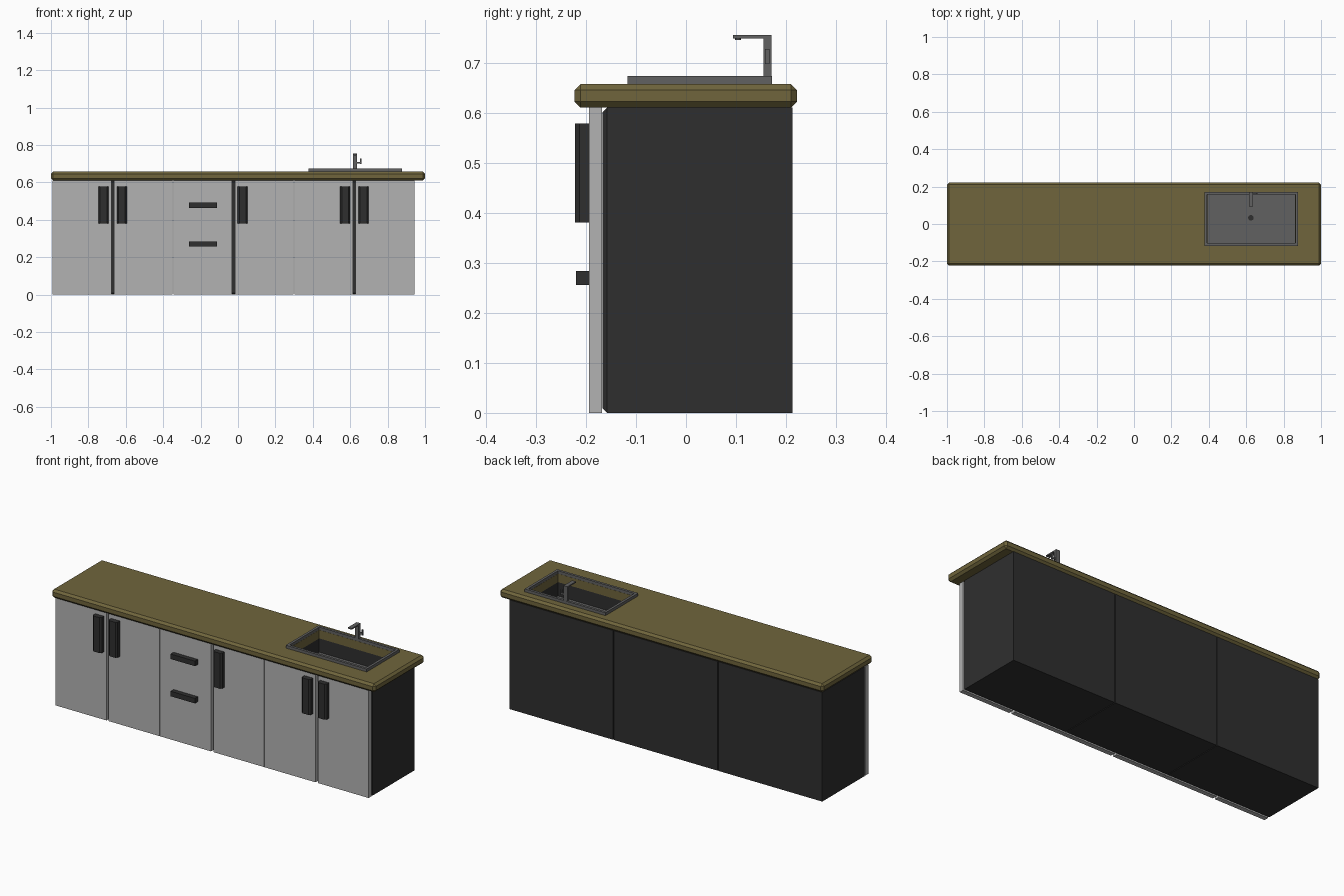
import bpy, bmesh

if "Cube" in bpy.data.objects:
    bpy.data.objects.remove(bpy.data.objects["Cube"])


def material(name, r, g, b):
    m = bpy.data.materials.new(name)
    m.diffuse_color = (r, g, b, 1)
    m.use_nodes = True
    m.node_tree.nodes["Principled BSDF"].inputs["Base Color"].default_value = m.diffuse_color
    return m


DARK = material("dark_panel", 0.028, 0.028, 0.028)
WOOD = material("worktop", 0.16, 0.13, 0.045)
STEEL = material("steel", 0.12, 0.12, 0.12)
LIGHT = material("light_door", 0.45, 0.45, 0.45)


def finish(bm, name, mat):
    bmesh.ops.recalc_face_normals(bm, faces=bm.faces)
    me = bpy.data.meshes.new(name)
    bm.to_mesh(me)
    bm.free()
    if mat:
        me.materials.append(mat)
    ob = bpy.data.objects.new(name, me)
    bpy.context.collection.objects.link(ob)
    return ob


def box_bm(x0, x1, y0, y1, z0, z1):
    bm = bmesh.new()
    bmesh.ops.create_cube(bm, size=1)
    for v in bm.verts:
        v.co.x = x1 if v.co.x > 0 else x0
        v.co.y = y1 if v.co.y > 0 else y0
        v.co.z = z1 if v.co.z > 0 else z0
    return bm


def box(name, mat, *dims, bevel=0, pick=lambda e: True):
    bm = box_bm(*dims)
    if bevel:
        bmesh.ops.bevel(bm, geom=[e for e in bm.edges if pick(e)], offset=bevel,
                        segments=1, affect='EDGES')
    return finish(bm, name, mat)


def cylinder(name, mat, x, y, z0, z1, r, sides=16):
    bm = bmesh.new()
    bmesh.ops.create_cone(bm, cap_ends=True, segments=sides, radius1=r, radius2=r, depth=z1 - z0)
    bmesh.ops.translate(bm, verts=bm.verts, vec=(x, y, (z0 + z1) / 2))
    return finish(bm, name, mat)


def on_front(limit):
    return lambda e: all(v.co.y < limit for v in e.verts)


def upright_front(e):
    a, b = e.verts
    return abs(a.co.z - b.co.z) > 0.1 and a.co.y < -0.21


def cut(target, cutter):
    mod = target.modifiers.new("sink_opening", 'BOOLEAN')
    mod.operation = 'DIFFERENCE'
    mod.solver = 'EXACT'
    mod.object = cutter


# Worktop
worktop = box("worktop", WOOD, -1, 1, -0.223, 0.222, 0.61, 0.657, bevel=0.012)

# Three cabinets, each with a pair of doors and handles
HALF, TOP = 0.321, 0.61
bodies = []
for i, cx in enumerate((-0.67, -0.024, 0.622)):
    bodies.append(box(f"cabinet_body_{i}", DARK, cx - HALF, cx + HALF, -0.167, 0.213, 0, TOP,
                      bevel=0.009, pick=on_front(-0.16)))
    for side in (-1, 1):
        xs = sorted((cx + side * 0.007, cx + side * HALF))
        label = f"{i}_{'left' if side < 0 else 'right'}"
        box(f"door_{label}", LIGHT, *xs, -0.194, -0.168, 0, TOP)
        hx = cx + side * 0.049
        if i == 1 and side < 0:
            # Drawer front gets two horizontal pulls
            for k, z in enumerate((0.27, 0.478)):
                mid = cx - 0.163
                box(f"drawer_pull_{k}", DARK, mid - 0.075, mid + 0.075, -0.22, -0.194,
                    z - 0.014, z + 0.014)
        else:
            box(f"door_handle_{label}", DARK, hx - 0.027, hx + 0.027, -0.222, -0.194,
                0.38, 0.578, bevel=0.009, pick=upright_front)

# Sink: raised rim with a recessed bowl
bm = box_bm(0.377, 0.877, -0.117, 0.172, 0.657, 0.673)
top = max(bm.faces, key=lambda f: f.calc_center_median().z)
bottom = min(bm.faces, key=lambda f: f.calc_center_median().z)
bmesh.ops.delete(bm, geom=[bottom], context='FACES_ONLY')
bmesh.ops.inset_region(bm, faces=[top], thickness=0.02)
bowl = bmesh.ops.extrude_face_region(bm, geom=[top])
floor = [g for g in bowl["geom"] if isinstance(g, bmesh.types.BMVert)]
if top.is_valid:
    bmesh.ops.delete(bm, geom=[top], context='FACES_ONLY')
bmesh.ops.translate(bm, verts=floor, vec=(0, 0, -0.14))
finish(bm, "sink", STEEL)
cylinder("drain", DARK, 0.625, 0.033, 0.53, 0.536, 0.015)

# Opening for the bowl in the worktop and the cabinet below it
cutter = box("sink_cutter", None, 0.392, 0.862, -0.102, 0.157, 0.525, 0.7)
cutter.hide_render = True
cutter.hide_viewport = True
cut(worktop, cutter)
cut(bodies[2], cutter)

# Tap: column, spout, nozzle and side lever
box("tap_column", STEEL, 0.614, 0.637, 0.155, 0.171, 0.673, 0.755)
box("tap_spout", STEEL, 0.614, 0.637, 0.094, 0.156, 0.748, 0.755)
cylinder("tap_nozzle", STEEL, 0.6255, 0.104, 0.745, 0.749, 0.006, 12)
box("tap_lever_stem", STEEL, 0.636, 0.652, 0.158, 0.167, 0.7, 0.709)
box("tap_lever", STEEL, 0.651, 0.66, 0.158, 0.167, 0.697, 0.727)
